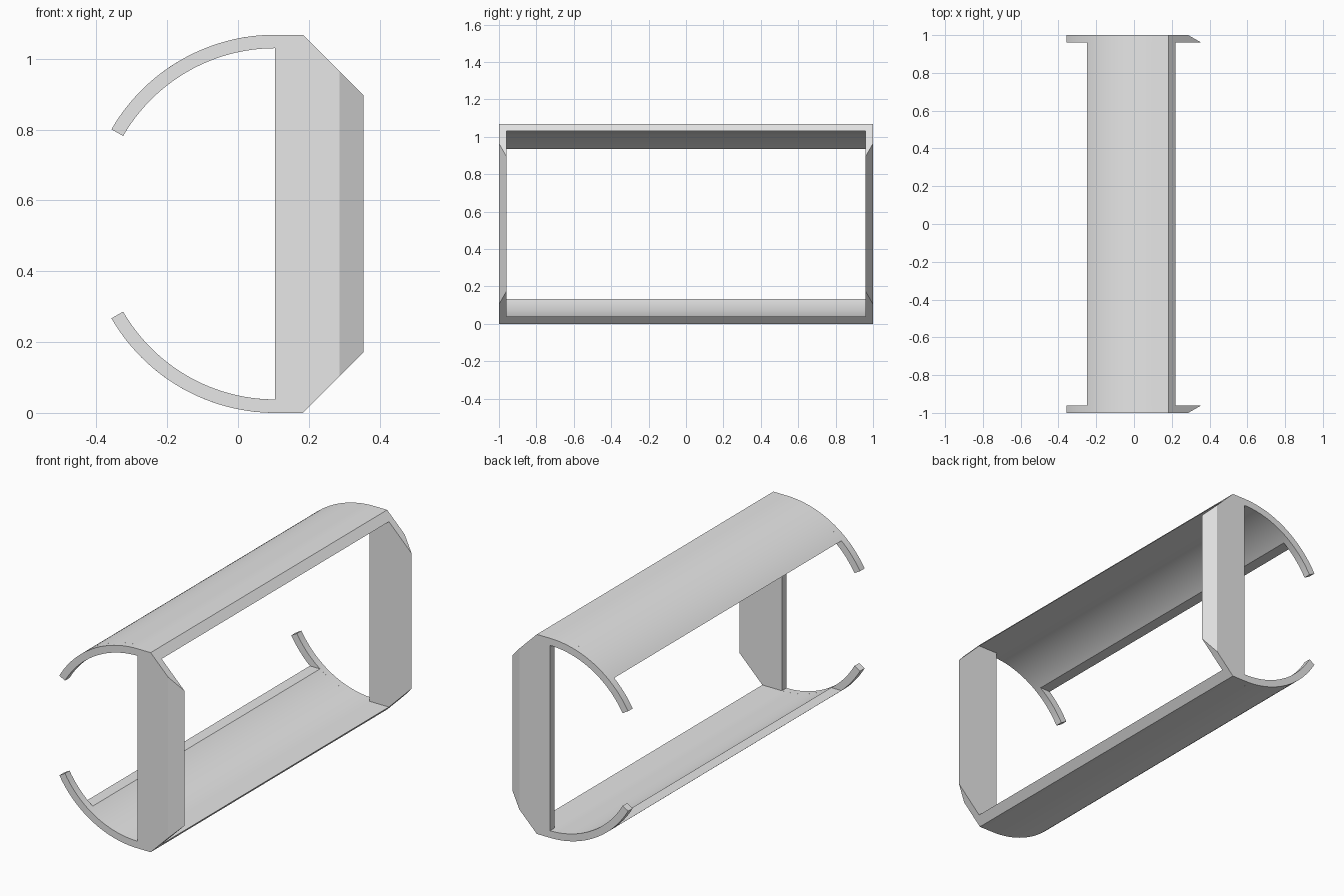
import bpy
import bmesh
from math import sin, cos, asin, radians, pi
from mathutils import Vector

R_OUT, WALL = 0.534, 0.038
R_IN = R_OUT - WALL
CX, CZ = 0.105, R_OUT          # centre of the curved walls
RIGHT, FLAT_END = 0.355, 0.183
HALF_Y, INNER_Y = 1.0, 0.961
OPENING = 0.401                # half height of the open side

if "Cube" in bpy.data.objects:
    bpy.data.objects.remove(bpy.data.objects["Cube"])

grey = bpy.data.materials.new("light grey")
grey.use_nodes = True
grey.diffuse_color = (0.8, 0.8, 0.8, 1)
grey.node_tree.nodes["Principled BSDF"].inputs["Base Color"].default_value = (0.8, 0.8, 0.8, 1)


def arc(radius, start, end, steps=24):
    angles = [start + (end - start) * i / steps for i in range(steps + 1)]
    return [(CX + radius * cos(a), CZ + radius * sin(a)) for a in angles]


def flip(points):
    return [(x, 2 * CZ - z) for x, z in points]


def prism(name, profile, y0, y1, cut=None):
    """Extrude an x-z profile along y, optionally slicing off one side."""
    bm = bmesh.new()
    face = bm.faces.new([bm.verts.new((x, y0, z)) for x, z in profile])
    top = bmesh.ops.extrude_face_region(bm, geom=[face])["geom"]
    moved = [v for v in top if isinstance(v, bmesh.types.BMVert)]
    bmesh.ops.translate(bm, verts=moved, vec=(0, y1 - y0, 0))
    if cut:
        geom = bm.verts[:] + bm.edges[:] + bm.faces[:]
        bmesh.ops.bisect_plane(bm, geom=geom, plane_co=cut[0], plane_no=cut[1],
                               clear_outer=True)
        bmesh.ops.holes_fill(bm, edges=[e for e in bm.edges if e.is_boundary])
        bmesh.ops.remove_doubles(bm, verts=bm.verts[:], dist=0.0001)
    bmesh.ops.recalc_face_normals(bm, faces=bm.faces[:])
    mesh = bpy.data.meshes.new(name)
    bm.to_mesh(mesh)
    bm.free()
    mesh.materials.append(grey)
    obj = bpy.data.objects.new(name, mesh)
    bpy.context.collection.objects.link(obj)
    bpy.ops.object.select_all(action="DESELECT")
    obj.select_set(True)
    bpy.context.view_layer.objects.active = obj
    bpy.ops.object.shade_smooth_by_angle(angle=radians(20))


# Long curved walls, cut level along the open side and bevelled on the other
upper = (arc(R_OUT, pi - asin(OPENING / R_OUT), pi / 2)
         + [(FLAT_END, CZ + R_OUT), (FLAT_END + WALL, CZ + R_IN)]
         + arc(R_IN, pi / 2, pi - asin(OPENING / R_IN)))
prism("upper_wall", upper, -INNER_Y, INNER_Y)
prism("lower_wall", flip(upper), -INNER_Y, INNER_Y)

# End frames: a chamfered upright plate with two curved arms
tip = radians(150)
outer = arc(R_OUT, tip, pi / 2) + [(FLAT_END, CZ + R_OUT),
                                   (RIGHT, CZ + R_OUT - (RIGHT - FLAT_END))]
inner = arc(R_IN, pi / 2, tip)
frame = outer + flip(outer)[::-1] + flip(inner)[::-1] + inner
for name, side in (("front_frame", -1), ("back_frame", 1)):
    bevel = (Vector((RIGHT, side * INNER_Y, 0)),
             Vector((HALF_Y - INNER_Y, side * (RIGHT - 0.287), 0)).normalized())
    prism(name, frame, side * INNER_Y, side * HALF_Y, bevel)
